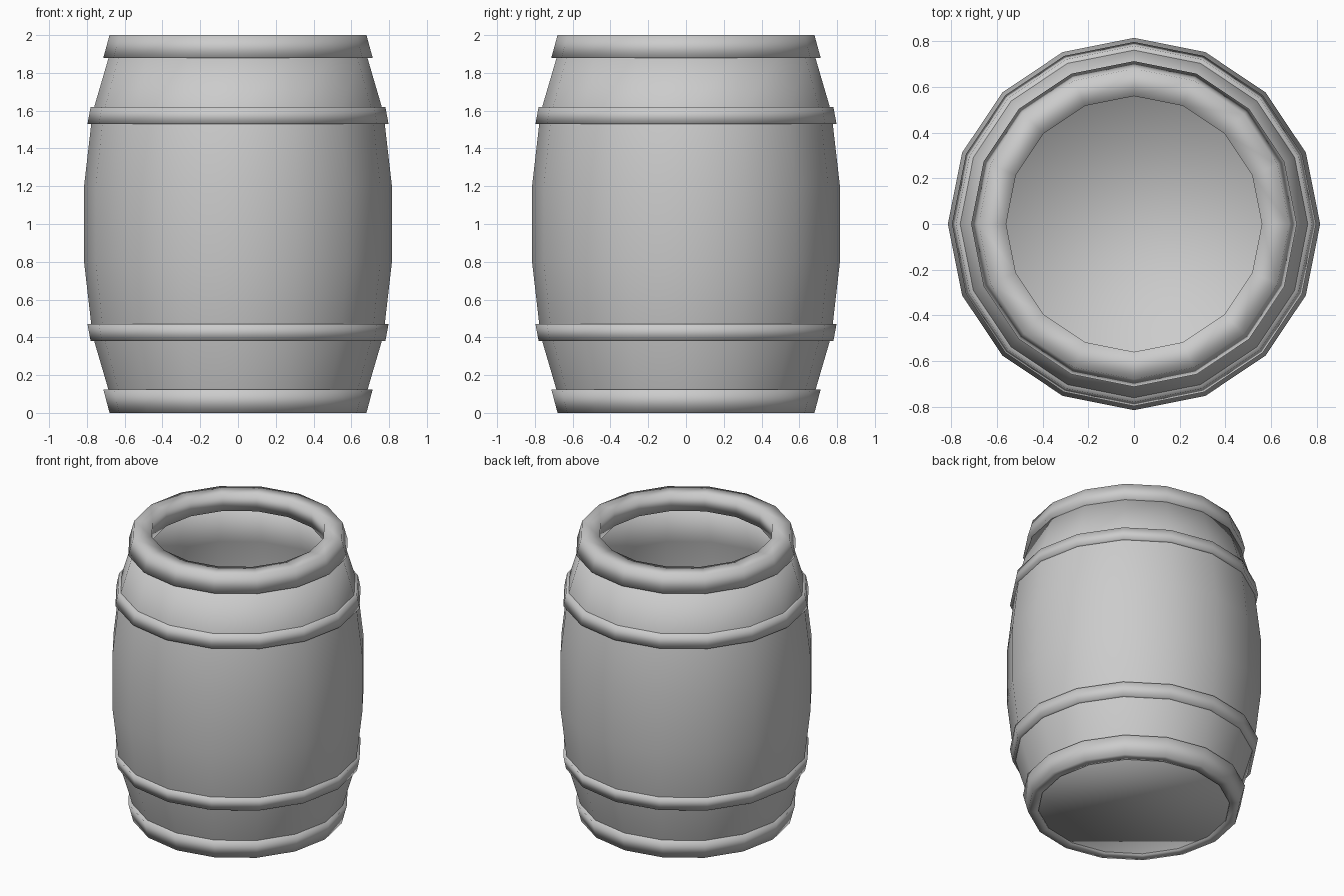
import bpy
import bmesh
from math import cos, sin, tau

SIDES = 16

if "Cube" in bpy.data.objects:
    bpy.data.objects.remove(bpy.data.objects["Cube"])

grey = bpy.data.materials.new("plain_grey")
grey.use_nodes = True
colour = (0.6, 0.6, 0.6, 1)
grey.diffuse_color = colour
grey.node_tree.nodes["Principled BSDF"].inputs["Base Color"].default_value = colour


def lathe(name, profile, closed):
    """Spin (radius, height) points; open profiles get a flat cap at both ends."""
    bm = bmesh.new()
    rings = [[bm.verts.new((r * cos(tau * i / SIDES), r * sin(tau * i / SIDES), z))
              for i in range(SIDES)] for r, z in profile]
    pairs = list(zip(rings, rings[1:]))
    if closed:
        pairs.append((rings[-1], rings[0]))
    else:
        bm.faces.new(rings[0])
        bm.faces.new(rings[-1])
    for low, high in pairs:
        for i in range(SIDES):
            j = (i + 1) % SIDES
            bm.faces.new((low[i], low[j], high[j], high[i]))
    bmesh.ops.recalc_face_normals(bm, faces=bm.faces)
    for face in bm.faces:
        face.smooth = True
    mesh = bpy.data.meshes.new(name)
    bm.to_mesh(mesh)
    bm.free()
    mesh.materials.append(grey)
    obj = bpy.data.objects.new(name, mesh)
    bpy.context.collection.objects.link(obj)
    return obj


# Hollow body: outside wall, then back down the inside to the floor
outer = [(0.65, 0.01), (0.685, 0.12), (0.77, 0.41), (0.815, 0.8)]
outer += [(r, 2 - z) for r, z in reversed(outer[1:])]
wall = 0.05
inner = [(r - wall, z) for r, z in reversed(outer[1:])]
lathe("barrel_body", outer + inner + [(0.6, 0.05)], False)

# Hoops, mirrored between the upper and lower halves
band = [(0.74, 1.53), (0.797, 1.53), (0.78, 1.62), (0.72, 1.62)]
lathe("upper_band", band, True)
lathe("lower_band", [(r, 2 - z) for r, z in band], True)

# Thick top rim and thinner foot ring
lathe("top_rim", [(0.56, 1.88), (0.713, 1.88), (0.68, 2), (0.56, 2)], True)
lathe("foot_ring", [(0.615, 0.125), (0.713, 0.125), (0.68, 0), (0.615, 0)], True)
